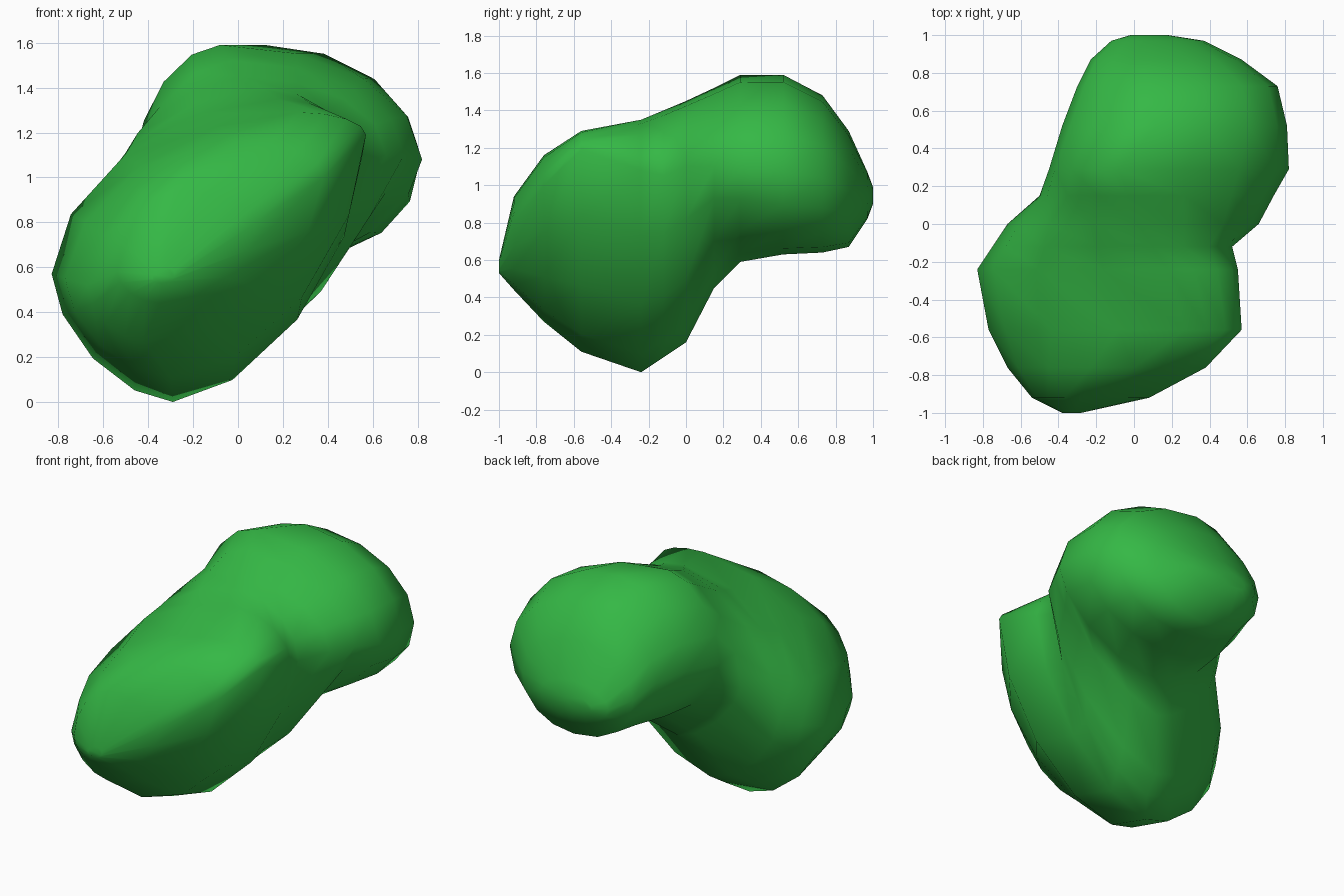
import bpy, bmesh, math

STEPS = 4  # points per quarter of a section
# Lopsided oval sections along the bean:
# y, left (x, z), top (x, z), right (x, z), bottom (x, z), pinch of lower half
SECTIONS = [
    (-1.00, (-0.38, 0.55), (-0.33, 0.60), (-0.28, 0.57), (-0.34, 0.53), 1.0),
    (-0.92, (-0.54, 0.58), (-0.28, 0.94), (0.08, 0.80), (-0.35, 0.44), 1.1),
    (-0.76, (-0.67, 0.52), (0.00, 1.16), (0.38, 1.00), (-0.42, 0.27), 1.15),
    (-0.56, (-0.77, 0.55), (0.27, 1.29), (0.57, 1.19), (-0.30, 0.11), 1.15),
    (-0.24, (-0.83, 0.57), (0.18, 1.35), (0.55, 1.08), (-0.29, 0.00), 1.2),
    (-0.12, (-0.75, 0.60), (0.10, 1.40), (0.52, 1.05), (-0.20, 0.08), 1.2),
    (0.00, (-0.67, 0.66), (0.02, 1.45), (0.66, 1.10), (-0.17, 0.16), 1.25),
    (0.15, (-0.50, 0.88), (-0.03, 1.52), (0.74, 1.10), (-0.05, 0.45), 1.4),
    (0.29, (-0.45, 1.08), (-0.08, 1.59), (0.82, 1.08), (0.15, 0.59), 1.2),
    (0.52, (-0.38, 1.10), (0.12, 1.59), (0.81, 1.07), (0.20, 0.63), 0.95),
    (0.73, (-0.30, 1.08), (0.13, 1.48), (0.76, 1.04), (0.25, 0.64), 0.95),
    (0.87, (-0.23, 1.00), (0.13, 1.29), (0.57, 0.97), (0.20, 0.67), 0.95),
    (0.97, (-0.12, 0.95), (0.13, 1.07), (0.37, 0.95), (0.15, 0.82), 1.0),
    (1.00, (-0.02, 0.94), (0.08, 0.99), (0.18, 0.94), (0.08, 0.90), 1.0),
]


def section(bm, y, left, top, right, bottom, pinch):
    """Ring of four curved quarters through the extreme points."""
    ring = []
    for q, side in enumerate((right, left, left, right)):
        cap = top if q < 2 else bottom
        power = (1.0, 1.12, pinch, pinch)[q]
        for i in range(STEPS):
            t = math.pi / 2 * (q + i / STEPS)
            c, s = abs(math.cos(t)) ** power, abs(math.sin(t)) ** power
            ring.append(bm.verts.new((
                cap[0] + (side[0] - cap[0]) * c, y,
                side[1] + (cap[1] - side[1]) * s)))
    return ring


# Bean body: loft the sections and close both ends
bm = bmesh.new()
rings = [section(bm, *s) for s in SECTIONS]
n = STEPS * 4
for a, b in zip(rings, rings[1:]):
    for i in range(n):
        j = (i + 1) % n
        bm.faces.new((a[i], a[j], b[j], b[i]))
bm.faces.new(rings[0])
bm.faces.new(rings[-1])
bmesh.ops.recalc_face_normals(bm, faces=bm.faces)
for f in bm.faces:
    f.smooth = True

mesh = bpy.data.meshes.new("bean")
bm.to_mesh(mesh)
bm.free()
green = bpy.data.materials.new("leaf green")
green.diffuse_color = (0.035, 0.48, 0.06, 1)
mesh.materials.append(green)
bean = bpy.data.objects.new("bean", mesh)
bpy.context.collection.objects.link(bean)
